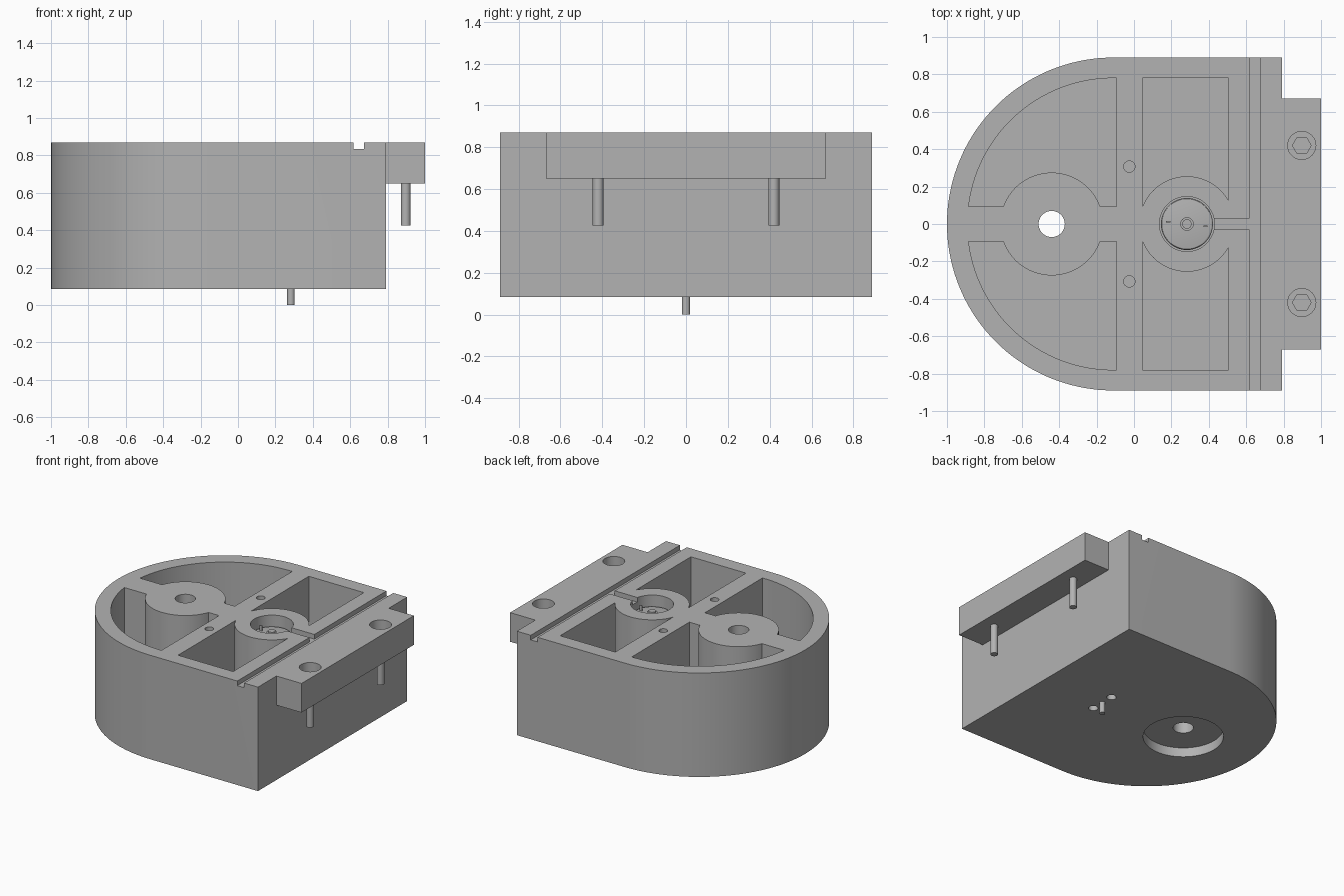
import bpy, bmesh
from math import cos, sin, pi, sqrt, atan2, radians

if "Cube" in bpy.data.objects:
    bpy.data.objects.remove(bpy.data.objects["Cube"])

grey = bpy.data.materials.new("plain_grey")
grey.use_nodes = True
colour = (0.45, 0.45, 0.45, 1)
grey.diffuse_color = colour
grey.node_tree.nodes["Principled BSDF"].inputs["Base Color"].default_value = colour

BOTTOM, TOP, OVER = 0.085, 0.87, 0.95
ARC_X = -0.11          # centre of the rounded end
HUB_X, MOTOR_X = -0.44, 0.283


def arc(cx, r, start, end, n=48):
    return [(cx + r * cos(start + (end - start) * i / n),
             r * sin(start + (end - start) * i / n)) for i in range(n + 1)]


def prism(name, points, z0, z1):
    """Extrude a flat outline from z0 to z1."""
    bm = bmesh.new()
    face = bm.faces.new([bm.verts.new((x, y, z0)) for x, y in points])
    out = bmesh.ops.extrude_face_region(bm, geom=[face])
    bmesh.ops.translate(bm, vec=(0, 0, z1 - z0),
                        verts=[g for g in out["geom"] if isinstance(g, bmesh.types.BMVert)])
    bmesh.ops.recalc_face_normals(bm, faces=bm.faces)
    mesh = bpy.data.meshes.new(name)
    bm.to_mesh(mesh)
    bm.free()
    mesh.materials.append(grey)
    ob = bpy.data.objects.new(name, mesh)
    bpy.context.collection.objects.link(ob)
    return ob


def box(name, x0, x1, y0, y1, z0, z1):
    return prism(name, [(x0, y0), (x1, y0), (x1, y1), (x0, y1)], z0, z1)


def cylinder(name, x, y, r, z0, z1, n=40):
    pts = [(x + r * cos(2 * pi * i / n), y + r * sin(2 * pi * i / n)) for i in range(n)]
    return prism(name, pts, z0, z1)


def apply_modifiers(ob):
    deps = bpy.context.evaluated_depsgraph_get()
    mesh = bpy.data.meshes.new_from_object(ob.evaluated_get(deps))
    ob.modifiers.clear()
    ob.data = mesh


def combine(ob, others, operation):
    for other in others:
        mod = ob.modifiers.new(operation, "BOOLEAN")
        mod.operation, mod.solver, mod.object = operation, "EXACT", other
        apply_modifiers(ob)
        bpy.data.objects.remove(other)


def smooth(ob):
    bpy.ops.object.select_all(action="DESELECT")
    ob.select_set(True)
    bpy.context.view_layer.objects.active = ob
    bpy.ops.object.shade_smooth_by_angle(angle=radians(30))


# Housing outline with one round end, and the mounting flange
housing = prism("housing", [(0.79, -0.89), (0.79, 0.89)] + arc(ARC_X, 0.89, pi / 2, 3 * pi / 2, 72),
                BOTTOM, TOP)
combine(housing, [box("flange", 0.7, 1, -0.67, 0.67, 0.65, TOP)], "UNION")

# Four deep pockets that leave a cross of ribs and two round bosses
RIB, R_POCKET, R_HUB, R_MOTOR = 0.093, 0.78, 0.275, 0.255
RIB_X, ROOM_X0, ROOM_X1 = -0.093, 0.045, 0.505
a0 = pi - atan2(RIB, sqrt(R_POCKET ** 2 - RIB ** 2))
hub_a = atan2(RIB, sqrt(R_HUB ** 2 - RIB ** 2))
round_pocket = ([(RIB_X, RIB), (RIB_X, R_POCKET)] + arc(ARC_X, R_POCKET, pi / 2, a0)
                + arc(HUB_X, R_HUB, pi - hub_a, hub_a))
dx0, dx1 = MOTOR_X - ROOM_X0, ROOM_X1 - MOTOR_X
room_a0 = atan2(sqrt(R_MOTOR ** 2 - dx0 ** 2), -dx0)
room_a1 = atan2(sqrt(R_MOTOR ** 2 - dx1 ** 2), dx1)
square_pocket = ([(ROOM_X1, R_POCKET), (ROOM_X0, R_POCKET)]
                 + arc(MOTOR_X, R_MOTOR, room_a0, room_a1))
cuts = []
for side in (1, -1):
    for outline in (round_pocket, square_pocket):
        cuts.append(prism("pocket_cut", [(x, side * y) for x, y in outline], 0.18, OVER))
    # Screw hole in the rib, counterbore with hex socket, and vent in the base
    cuts.append(cylinder("rib_hole_cut", -0.025, side * 0.307, 0.03, 0.5, OVER))
    cuts.append(cylinder("counterbore_cut", 0.897, side * 0.42, 0.075, 0.79, OVER))
    cuts.append(cylinder("socket_cut", 0.897, side * 0.42, 0.05, 0.74, OVER, 6))
    cuts.append(cylinder("vent_cut", MOTOR_X, side * 0.097, 0.033, 0, 0.15))

# Hub hole with recess below, motor bore, wire slot and cross groove
cuts += [
    cylinder("hub_hole_cut", HUB_X, 0, 0.07, 0, OVER),
    cylinder("hub_recess_cut", HUB_X, 0, R_HUB, 0, BOTTOM + 0.07, 64),
    cylinder("motor_bore_cut", MOTOR_X, 0, 0.147, 0.70, OVER, 48),
    box("wire_slot_cut", MOTOR_X + 0.1, 0.64, -0.03, 0.03, 0.835, OVER),
    box("groove_cut", 0.617, 0.674, -1, 1, 0.835, OVER),
]
combine(housing, cuts, "DIFFERENCE")
smooth(housing)

# Motor can with a softened rim, standing in its bore
motor = cylinder("motor_can", MOTOR_X, 0, 0.139, 0.69, 0.79, 48)
bevel = motor.modifiers.new("rim", "BEVEL")
bevel.width, bevel.segments, bevel.limit_method = 0.01, 3, "ANGLE"
apply_modifiers(motor)
smooth(motor)
smooth(cylinder("motor_bearing", MOTOR_X, 0, 0.036, 0.78, 0.81, 32))
smooth(cylinder("motor_shaft_end", MOTOR_X, 0, 0.025, 0.78, 0.82, 24))
smooth(cylinder("drive_shaft", MOTOR_X, 0, 0.02, 0, 0.12, 24))

# Terminals on the motor and bolts through the flange
for side, name in ((1, "left"), (-1, "right")):
    x, y = MOTOR_X + side * 0.1, -side * 0.012
    box(name + "_terminal", x - 0.011, x + 0.011, y - 0.003, y + 0.003, 0.78, 0.83)
for side, name in ((1, "back"), (-1, "front")):
    smooth(cylinder(name + "_bolt", 0.897, side * 0.42, 0.026, 0.425, 0.7, 24))
